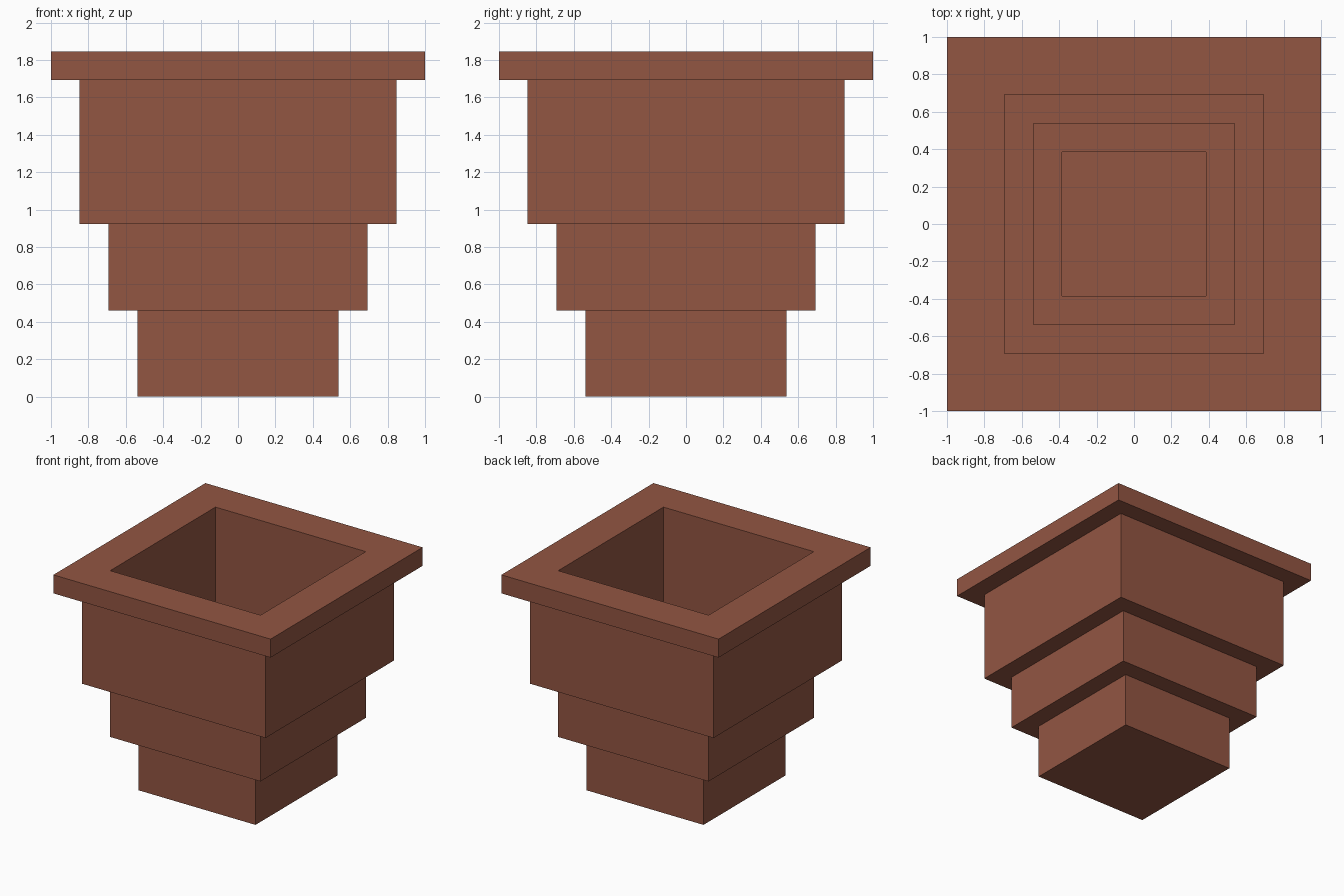
import bpy
import bmesh

if "Cube" in bpy.data.objects:
    bpy.data.objects.remove(bpy.data.objects["Cube"])

U = 2 / 13  # block unit: the rim is 13 units wide

# Half-width and height of each step, outside going up, then inside going down
PROFILE = [(3.5, 0), (3.5, 3), (4.5, 3), (4.5, 6), (5.5, 6), (5.5, 11),
           (6.5, 11), (6.5, 12),
           (4.5, 12), (4.5, 6), (3.5, 6), (3.5, 3), (2.5, 3), (2.5, 1)]
CORNERS = [(-1, -1), (1, -1), (1, 1), (-1, 1)]

# Stepped pot: square rings bridged along the profile
bm = bmesh.new()
rings = [[bm.verts.new((sx * r * U, sy * r * U, z * U)) for sx, sy in CORNERS]
         for r, z in PROFILE]
for a, b in zip(rings, rings[1:]):
    for i in range(4):
        j = (i + 1) % 4
        bm.faces.new((a[i], a[j], b[j], b[i]))

# Underside and inner floor
bm.faces.new(rings[0][::-1])
bm.faces.new(rings[-1])

mesh = bpy.data.meshes.new("stepped_pot")
bm.to_mesh(mesh)
bm.free()
pot = bpy.data.objects.new("stepped_pot", mesh)
bpy.context.collection.objects.link(pot)

# Terracotta colour
clay = bpy.data.materials.new("terracotta")
clay.diffuse_color = (0.29, 0.092, 0.055, 1)
clay.use_nodes = True
clay.node_tree.nodes["Principled BSDF"].inputs["Base Color"].default_value = clay.diffuse_color
mesh.materials.append(clay)
